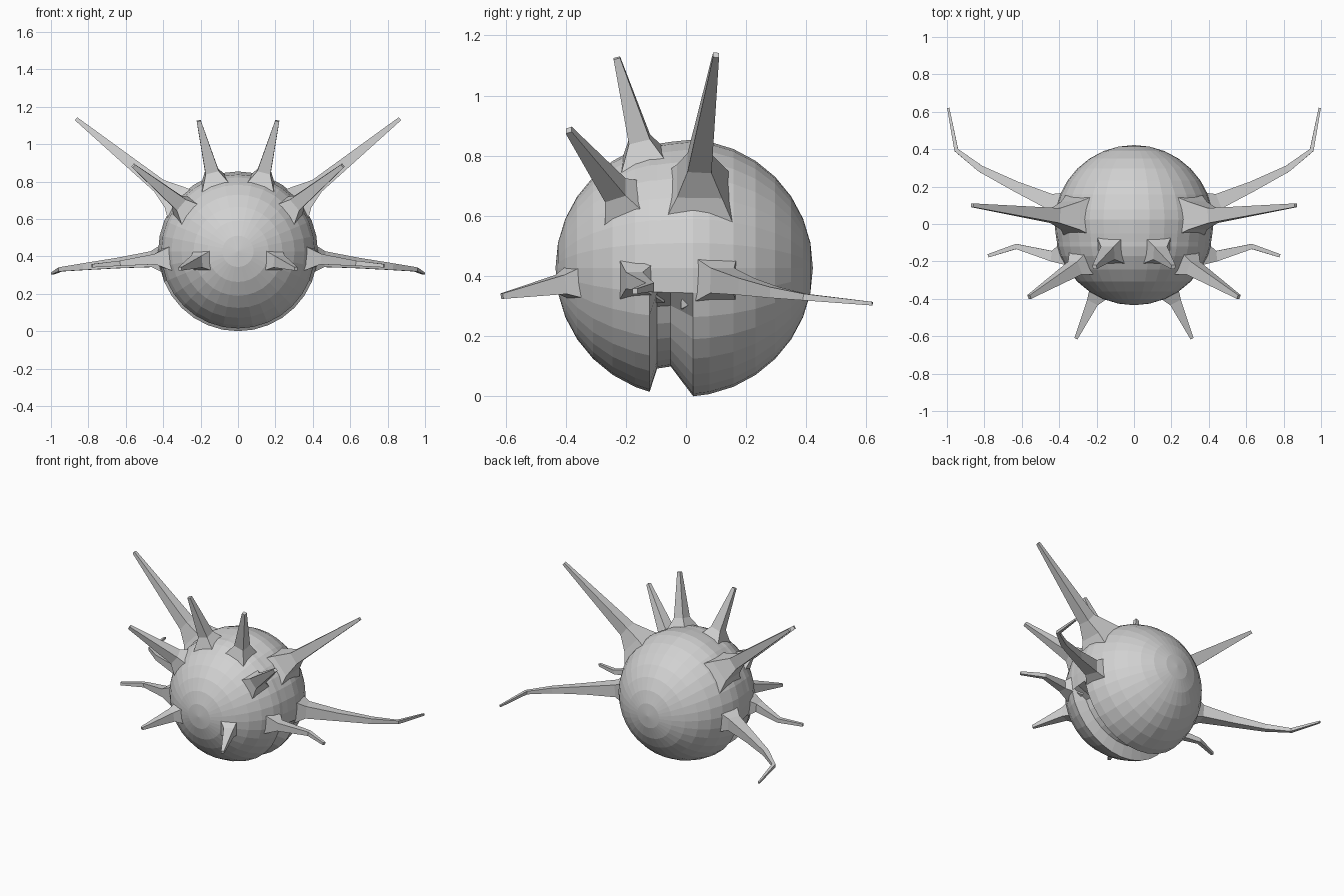
import bpy, bmesh, math
from mathutils import Vector

if "Cube" in bpy.data.objects:
    bpy.data.objects.remove(bpy.data.objects["Cube"])

grey = bpy.data.materials.new("pale_grey")
grey.diffuse_color = (0.64, 0.64, 0.64, 1)
grey.use_nodes = True
grey.node_tree.nodes["Principled BSDF"].inputs["Base Color"].default_value = grey.diffuse_color

R, CY, CZ, SEG = 0.428, -0.006, 0.427, 32


def finish(bm, name):
    bmesh.ops.recalc_face_normals(bm, faces=bm.faces[:])
    me = bpy.data.meshes.new(name)
    bm.to_mesh(me)
    bm.free()
    me.materials.append(grey)
    ob = bpy.data.objects.new(name, me)
    bpy.context.collection.objects.link(ob)
    return ob


def skin(bm, rings):
    """Bridge successive vertex loops of equal length."""
    for a, b in zip(rings, rings[1:]):
        n = len(a)
        for i in range(n):
            j = (i + 1) % n
            bm.faces.new((a[i], a[j], b[j], b[i]))


# Body: faceted ball with its poles front and back, and a groove underneath
def body():
    bm = bmesh.new()
    ys = [-R * math.cos(math.radians(11.25 * k)) for k in range(1, 16) if k not in (7, 8)]
    stations = [(y, 1, 1) for y in ys]
    # (distance along y, upper scale, lower scale) around the groove
    stations += [(-0.115, 0.995, 1), (-0.09, 0.985, 0.80), (-0.045, 0.985, 0.77), (0.03, 1, 1)]
    rings = []
    for y, up, low in sorted(stations):
        r = math.sqrt(R * R - y * y)
        ring = []
        for i in range(SEG):
            a = 2 * math.pi * i / SEG
            s = low if math.sin(a) < -0.25 else up
            ring.append(bm.verts.new((r * s * math.cos(a), y + CY, CZ + r * s * math.sin(a))))
        rings.append(ring)
    skin(bm, rings)
    for ring, y in ((rings[0], -R), (rings[-1], R)):
        pole = bm.verts.new((0, y + CY, CZ))
        for i in range(SEG):
            bm.faces.new((ring[i], ring[(i + 1) % SEG], pole))
    finish(bm, "body")


# Four-sided tapering spine along a path of (x, y, z, half width)
def spine(name, path, ref, side):
    bm = bmesh.new()
    pts = [Vector(p[:3]) for p in path]
    rings = []
    for i, p in enumerate(pts):
        d = (pts[min(i + 1, len(pts) - 1)] - pts[max(i - 1, 0)]).normalized()
        u = d.cross(Vector(ref)).normalized()
        v = d.cross(u)
        w = path[i][3]
        ring = []
        for a, b in ((1, 1), (-1, 1), (-1, -1), (1, -1)):
            q = p + u * w * a + v * w * b
            ring.append(bm.verts.new((q.x * side, q.y, q.z)))
        rings.append(ring)
    skin(bm, rings)
    bm.faces.new(rings[0])
    bm.faces.new(rings[-1])
    finish(bm, name)


Y, Z = (0, 1, 0), (0, 0, 1)
SPINES = {
    "top_horn": (Y, [(0.11, -0.13, 0.74, 0.10), (0.14, -0.155, 0.855, 0.036),
                     (0.21, -0.23, 1.125, 0.011)]),
    "upper_side_horn": (Y, [(0.25, -0.19, 0.62, 0.09), (0.315, -0.235, 0.685, 0.038),
                            (0.56, -0.39, 0.885, 0.011)]),
    "large_horn": (Y, [(0.25, 0.04, 0.62, 0.14), (0.34, 0.045, 0.715, 0.075),
                       (0.42, 0.045, 0.775, 0.04), (0.865, 0.10, 1.135, 0.010)]),
    "long_feeler": (Z, [(0.33, 0.08, 0.39, 0.10), (0.45, 0.12, 0.385, 0.042),
                        (0.63, 0.20, 0.365, 0.028), (0.82, 0.295, 0.345, 0.018),
                        (0.95, 0.395, 0.33, 0.011), (0.993, 0.62, 0.308, 0.006)]),
    "short_feeler": (Z, [(0.34, -0.15, 0.39, 0.08), (0.44, -0.172, 0.385, 0.028),
                         (0.63, -0.12, 0.363, 0.014), (0.78, -0.17, 0.35, 0.009)]),
    "front_spike": (Z, [(0.15, -0.31, 0.385, 0.08), (0.22, -0.415, 0.372, 0.032),
                        (0.31, -0.612, 0.333, 0.009)]),
}

body()
for name, (ref, path) in SPINES.items():
    for side, label in ((1, "right"), (-1, "left")):
        spine(f"{label}_{name}", path, ref, side)
